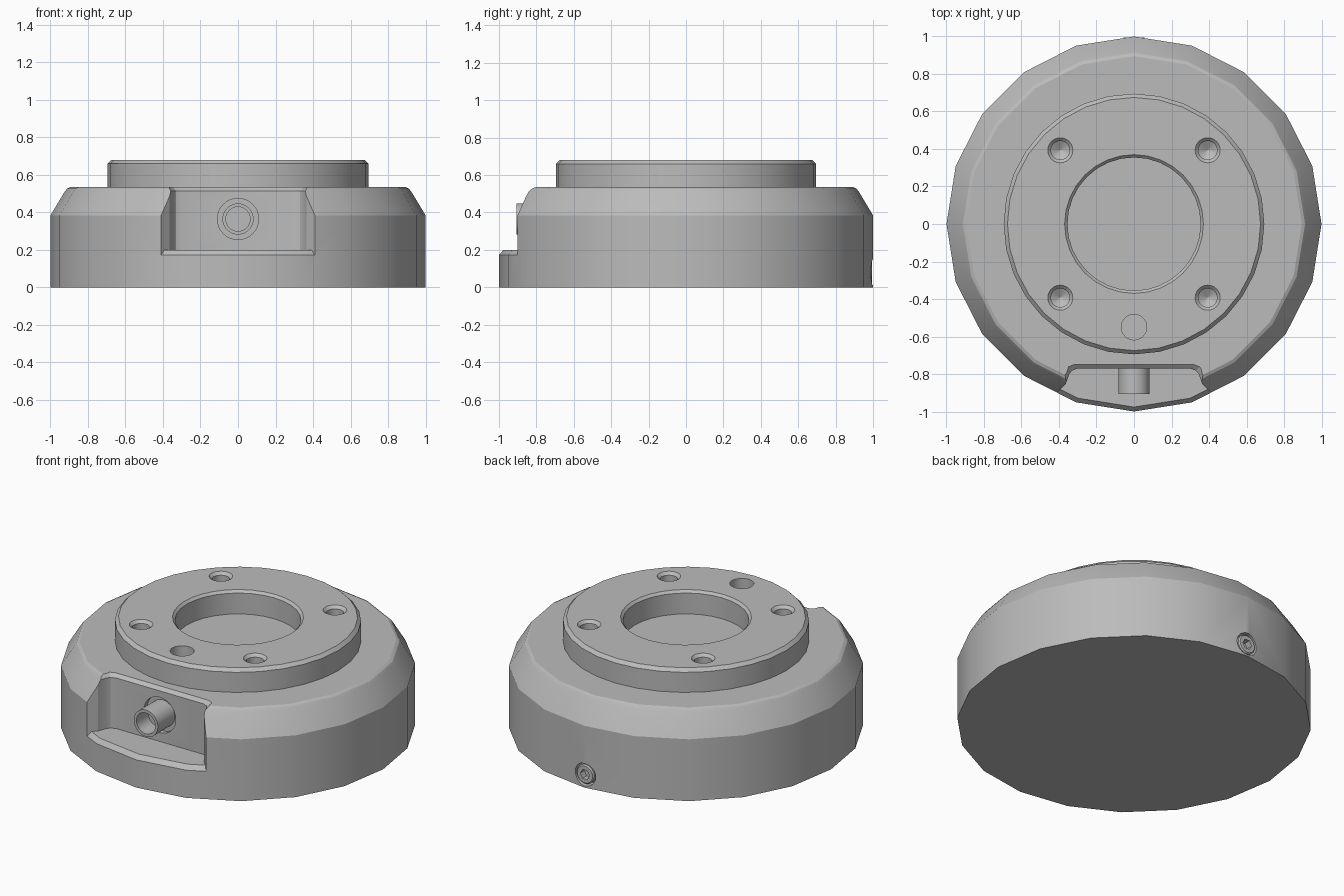
import bpy
import bmesh
from math import cos, sin, pi
from mathutils import Matrix

cube = bpy.data.objects.get("Cube")
if cube:
    bpy.data.objects.remove(cube, do_unlink=True)

grey = bpy.data.materials.new("machined_grey")
grey.use_nodes = True
COLOUR = (0.5, 0.5, 0.5, 1)
grey.diffuse_color = COLOUR
grey.node_tree.nodes["Principled BSDF"].inputs["Base Color"].default_value = COLOUR

FACE_FRONT = Matrix.Rotation(pi / 2, 4, 'X')   # local +z becomes -y
FACE_BACK = Matrix.Rotation(-pi / 2, 4, 'X')   # local +z becomes +y


def loft(name, loops, matrix=Matrix()):
    """Closed solid through a stack of equal-length loops."""
    bm = bmesh.new()
    rings = [[bm.verts.new(matrix @ Matrix.Translation(p).translation) for p in loop] for loop in loops]
    n = len(rings[0])
    for low, high in zip(rings, rings[1:]):
        for i in range(n):
            j = (i + 1) % n
            bm.faces.new((low[i], low[j], high[j], high[i]))
    bm.faces.new(rings[0][::-1])
    bm.faces.new(rings[-1])
    bmesh.ops.recalc_face_normals(bm, faces=bm.faces)
    mesh = bpy.data.meshes.new(name)
    bm.to_mesh(mesh)
    bm.free()
    mesh.materials.append(grey)
    obj = bpy.data.objects.new(name, mesh)
    bpy.context.collection.objects.link(obj)
    return obj


def turned(name, profile, sides, at=(0, 0, 0), facing=Matrix()):
    """Solid of revolution from (radius, height) pairs."""
    loops = [[(r * cos(2 * pi * i / sides), r * sin(2 * pi * i / sides), z)
              for i in range(sides)] for r, z in profile]
    return loft(name, loops, Matrix.Translation(at) @ facing)


def cut(target, cutter):
    """Subtract a cutter and discard it."""
    mod = target.modifiers.new("cut", 'BOOLEAN')
    mod.operation = 'DIFFERENCE'
    mod.solver = 'EXACT'
    mod.object = cutter
    bpy.context.view_layer.objects.active = target
    bpy.ops.object.modifier_apply(modifier=mod.name)
    bpy.data.objects.remove(cutter, do_unlink=True)


def notch_outline(z, grow=0.0):
    """Pocket plan with flared sides, mirrored in x."""
    half = [(0.47, -1.1), (0.45, -0.94), (0.40, -0.89), (0.365, -0.855),
            (0.345, -0.80), (0.33, -0.782), (0.30, -0.77)]
    right = [(x + grow, y + (grow if y > -0.8 else 0), z) for x, y in half]
    return right + [(-x, y, z) for x, y, z in reversed(right)]


# Housing with sloped shoulder
housing = turned("housing", [(1, 0), (1, 0.385), (0.925, 0.51), (0.912, 0.527),
                             (0.895, 0.535)], 20)

# Front pocket with chamfered upper rim and lower lip
cut(housing, loft("pocket_cutter", [notch_outline(0.2), notch_outline(0.515),
                                    notch_outline(0.555, 0.04)]))
lip = loft("lip_cutter", [notch_outline(0.16), notch_outline(0.22)])
cut(lip, turned("lip_cone", [(1.02, 0.15), (0.95, 0.23)], 20))
cut(housing, lip)

# Port recess and rear screw hole
PORT = (0, -0.77, 0.365)
cut(housing, turned("port_cutter", [(0.11, -0.03), (0.11, 0.05)], 32, PORT, FACE_FRONT))
SCREW = (0, 0.985, 0.08)
cut(housing, turned("screw_cutter", [(0.07, -0.05), (0.07, 0.05)], 24, SCREW, FACE_BACK))

# Hollow connector tube
tube = turned("connector_tube", [(0.083, -0.04), (0.083, 0.137)], 32, PORT, FACE_FRONT)
cut(tube, turned("tube_bore", [(0.065, 0.02), (0.065, 0.2)], 32, PORT, FACE_FRONT))

# Rear screw with hexagonal socket
screw = turned("rear_screw", [(0.06, -0.06), (0.06, 0.003), (0.053, 0.01)], 24, SCREW, FACE_BACK)
cut(screw, turned("hex_cutter", [(0.032, -0.03), (0.032, 0.05)], 6, SCREW, FACE_BACK))

# Raised mounting flange with central bore
flange = turned("mounting_flange", [(0.695, 0.534), (0.695, 0.66), (0.675, 0.68)], 32)
cut(flange, turned("bore_cutter", [(0.355, 0.5), (0.355, 0.665), (0.385, 0.695)], 32))

# Countersunk bolt holes with drill-point ends
for sx in (-1, 1):
    for sy in (-1, 1):
        cut(flange, turned("bolt_hole_cutter", [(0.001, 0.54), (0.05, 0.57), (0.05, 0.663),
                                                (0.083, 0.696)], 24, (sx * 0.393, sy * 0.393, 0)))

# Locating pin hole
cut(flange, turned("pin_hole_cutter", [(0.068, 0.56), (0.068, 0.75)], 32, (0, -0.55, 0)))

# Smooth the round surfaces, keep the machined edges sharp
bpy.ops.object.select_all(action='DESELECT')
for obj in (housing, tube, screw, flange):
    obj.select_set(True)
bpy.context.view_layer.objects.active = housing
bpy.ops.object.shade_smooth_by_angle(angle=pi * 22 / 180)
